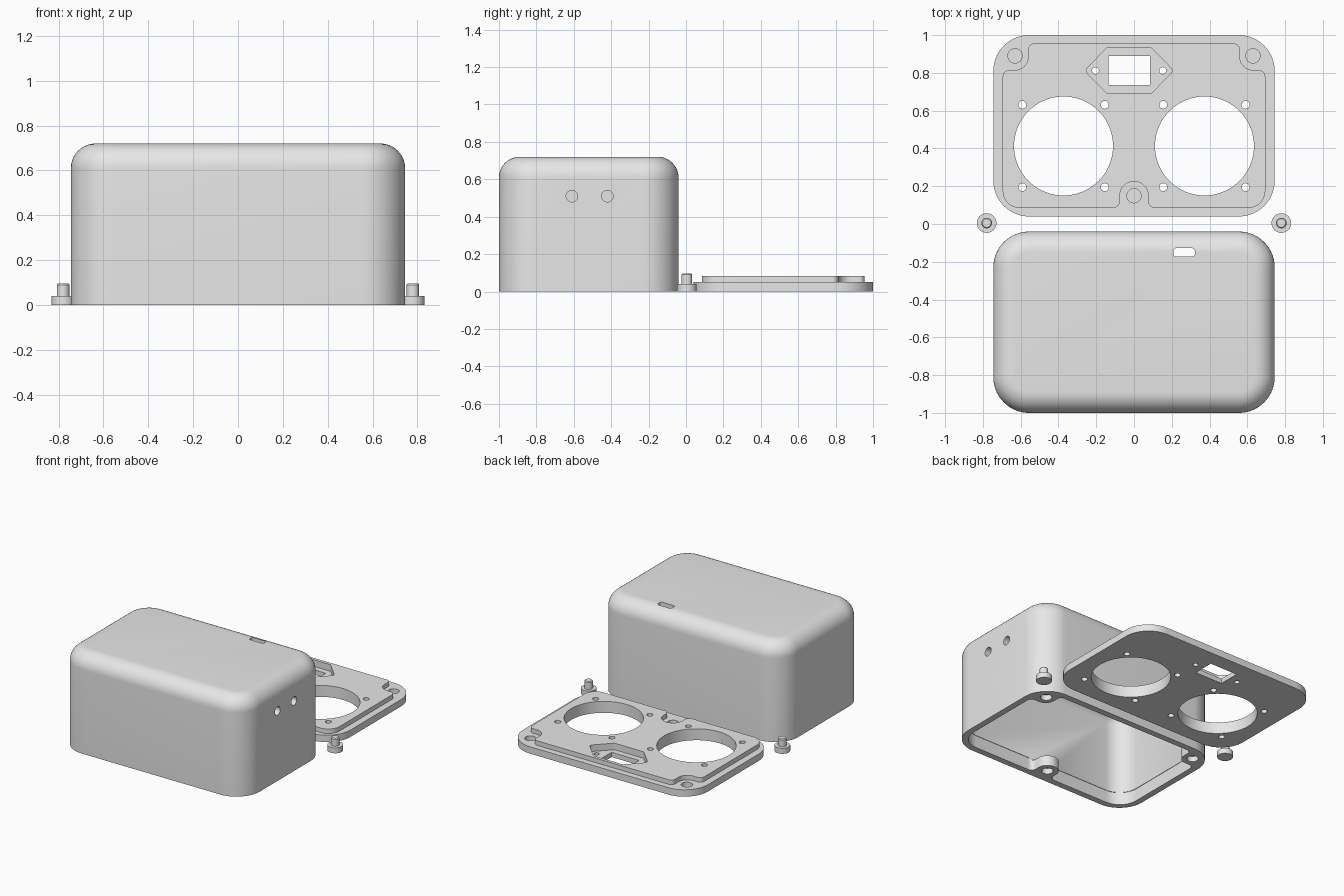
import bpy, bmesh, math
from mathutils import Vector, Matrix

if "Cube" in bpy.data.objects:
    bpy.data.objects.remove(bpy.data.objects["Cube"])

grey = bpy.data.materials.new("plain_grey")
grey.diffuse_color = (0.8, 0.8, 0.8, 1)
grey.use_nodes = True
grey.node_tree.nodes["Principled BSDF"].inputs["Base Color"].default_value = grey.diffuse_color


def fillet(corners, seg=10):
    """Outline from (x, y, radius) corners, each rounded by its radius."""
    out = []
    for i, (x, y, r) in enumerate(corners):
        p = Vector((x, y))
        a = (Vector(corners[i - 1][:2]) - p).normalized()
        b = (Vector(corners[(i + 1) % len(corners)][:2]) - p).normalized()
        half = a.angle(b) / 2
        c = p + (a + b).normalized() * (r / math.sin(half))
        s, e = p + a * (r / math.tan(half)) - c, p + b * (r / math.tan(half)) - c
        start = math.atan2(s.y, s.x)
        turn = (math.atan2(e.y, e.x) - start + math.pi) % (2 * math.pi) - math.pi
        for k in range(seg + 1):
            t = start + turn * k / seg
            out.append((c.x + r * math.cos(t), c.y + r * math.sin(t)))
    return out


def rect(hx, hy, r, seg=10):
    return fillet([(-hx, -hy, r), (hx, -hy, r), (hx, hy, r), (-hx, hy, r)], seg)


def circle(r, n=32):
    return [(r * math.cos(2 * math.pi * i / n), r * math.sin(2 * math.pi * i / n)) for i in range(n)]


def notched(hx, hy, r):
    """Rounded rectangle that steps around three magnet seats."""
    right = [(0.075, -0.295, 0.074), (0.075, -hy, 0.035), (hx, -hy, r),
             (hx, 0.295, 0.035), (0.56, 0.295, 0.07), (0.56, hy, 0.03)]
    return fillet(right + [(-x, y, q) for x, y, q in reversed(right)])


def loft(name, rings, loc=(0, 0, 0), turn=None):
    """Closed solid through (outline, z) rings."""
    bm = bmesh.new()
    loops = [[bm.verts.new((x, y, z)) for x, y in pts] for pts, z in rings]
    n = len(loops[0])
    for lo, hi in zip(loops, loops[1:]):
        for i in range(n):
            bm.faces.new((lo[i], lo[(i + 1) % n], hi[(i + 1) % n], hi[i]))
    bm.faces.new(loops[0][::-1])
    bm.faces.new(loops[-1])
    bmesh.ops.recalc_face_normals(bm, faces=bm.faces)
    if turn:
        bm.transform(turn)
    bm.transform(Matrix.Translation(loc))
    me = bpy.data.meshes.new(name)
    bm.to_mesh(me)
    bm.free()
    me.materials.append(grey)
    ob = bpy.data.objects.new(name, me)
    bpy.context.collection.objects.link(ob)
    return ob


def prism(name, pts, z0, z1, loc=(0, 0, 0), turn=None):
    return loft(name, [(pts, z0), (pts, z1)], loc, turn)


def activate(ob):
    bpy.ops.object.select_all(action='DESELECT')
    bpy.context.view_layer.objects.active = ob
    ob.select_set(True)


def combine(ob, tool, op='DIFFERENCE'):
    activate(ob)
    m = ob.modifiers.new("combine", 'BOOLEAN')
    m.operation, m.object, m.solver = op, tool, 'EXACT'
    bpy.ops.object.modifier_apply(modifier=m.name)
    bpy.data.objects.remove(tool)


def smooth(ob):
    activate(ob)
    bpy.ops.object.shade_smooth_by_angle(angle=math.radians(30))


def domed(name, hx, hy, r, z0, z1, f, loc):
    """Rounded block whose top edge has fillet f."""
    rings = [(rect(hx, hy, r, 14), z0)]
    for k in range(11):
        t = math.pi / 2 * k / 10
        d = f * (1 - math.cos(t))
        rings.append((rect(hx - d, hy - d, r - d, 14), z1 - f + f * math.sin(t)))
    return loft(name, rings, loc)


SEATS = [(-0.63, 0.37), (0.63, 0.37), (0, -0.37)]   # magnet seats, relative to part centre

# Hollow housing, open underneath, with seats left standing at the rim
BY = -0.52
housing = domed("housing", 0.745, 0.48, 0.19, 0, 0.72, 0.11, (0, BY, 0))
combine(housing, domed("cavity", 0.697, 0.432, 0.14, 0.075, 0.67, 0.07, (0, BY, 0)))
combine(housing, prism("mouth", notched(0.7, 0.435, 0.14), -0.05, 0.09, (0, BY, 0)))
for x, y in SEATS:
    combine(housing, prism("seat_hole", circle(0.038), -0.05, 0.04, (x, BY + y, 0)))
# Slot in the roof and two holes in the right wall
combine(housing, prism("slot", rect(0.057, 0.022, 0.014, 5), 0.5, 0.9, (0.265, -0.15, 0)))
for y in (-0.61, -0.42):
    combine(housing, prism("side_hole", circle(0.031), 0.55, 0.9, (0, y, 0.51),
                           Matrix.Rotation(math.pi / 2, 4, 'Y')))
smooth(housing)

# Cover plate with raised lip
PY = 0.52
cover = prism("cover_plate", rect(0.745, 0.48, 0.19, 14), 0, 0.05, (0, PY, 0))
combine(cover, prism("lip", notched(0.695, 0.435, 0.09), 0.03, 0.083, (0, PY, 0)), 'UNION')
for x, y in SEATS:
    combine(cover, prism("seat_hole", circle(0.038), 0.015, 0.2, (x, PY + y, 0)))
# Two large round openings, each with four screw holes
for cx in (-0.373, 0.373):
    combine(cover, prism("opening", circle(0.262, 72), -0.1, 0.2, (cx, 0.413, 0)))
    for sx in (-1, 1):
        for sy in (-1, 1):
            combine(cover, prism("screw_hole", circle(0.021, 24), -0.1, 0.2,
                                 (cx + sx * 0.218, 0.413 + sy * 0.218, 0)))
# Six-sided socket recess with square opening and two screw holes
SOCKET = (-0.026, 0.812, 0)
six = [(-0.235, 0, 0.02), (-0.118, -0.12, 0.01), (0.118, -0.12, 0.01),
       (0.235, 0, 0.02), (0.118, 0.12, 0.01), (-0.118, 0.12, 0.01)]
combine(cover, prism("recess", fillet(six, 4), 0.035, 0.2, SOCKET))
combine(cover, prism("window", [(-0.11, -0.077), (0.11, -0.077), (0.11, 0.077), (-0.11, 0.077)],
                     -0.1, 0.2, SOCKET))
for sx in (-1, 1):
    combine(cover, prism("socket_hole", circle(0.018, 24), -0.1, 0.2,
                         (SOCKET[0] + sx * 0.178, SOCKET[1], 0)))
smooth(cover)

# Two small stepped buttons
for side, x in (("left", -0.78), ("right", 0.78)):
    button = loft(side + "_button", [(circle(0.052), 0), (circle(0.052), 0.04), (circle(0.028), 0.04),
                                     (circle(0.028), 0.09), (circle(0.023), 0.096)], (x, 0.005, 0))
    smooth(button)
